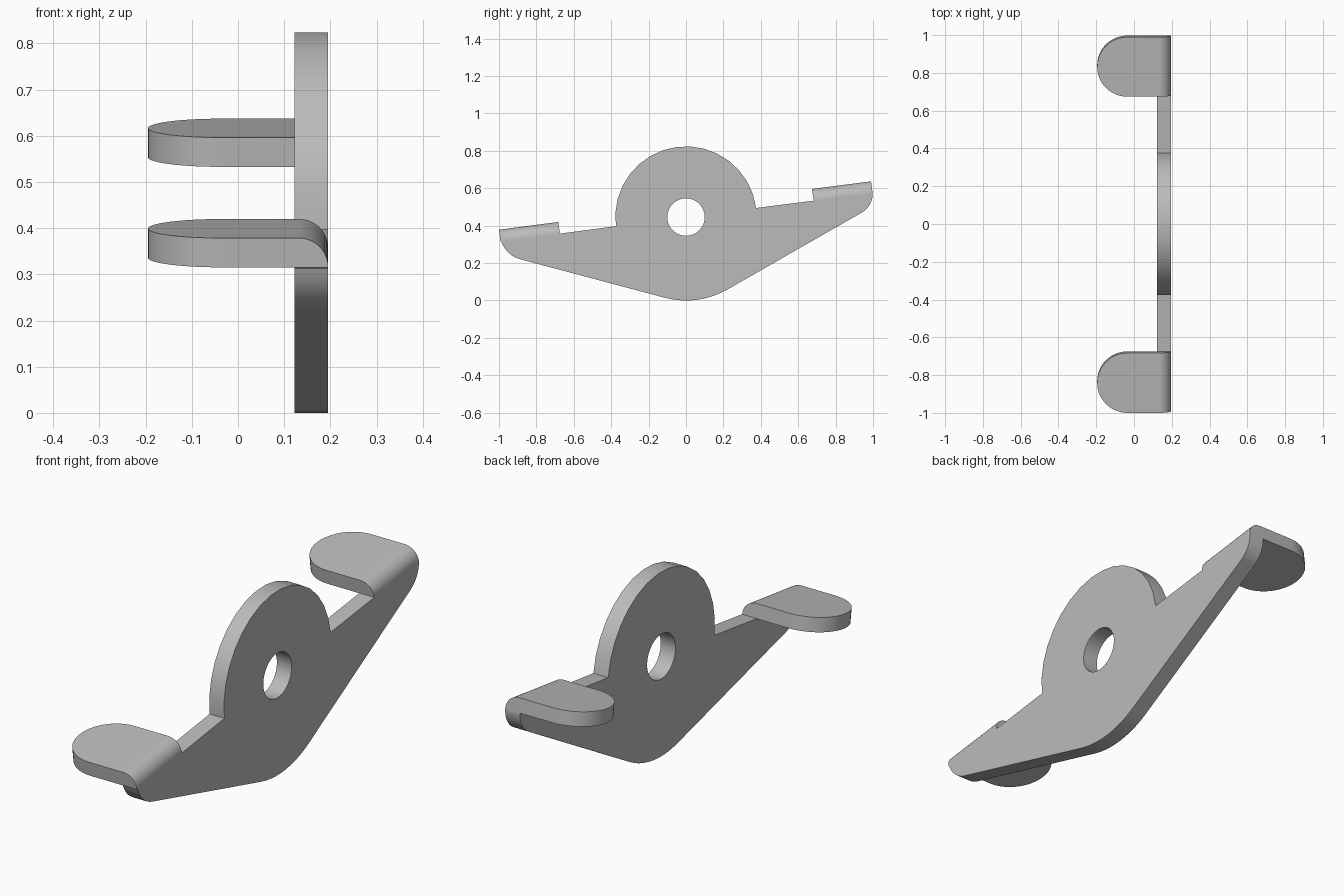
import bpy
import bmesh
from math import atan, cos, sin, pi, radians

if "Cube" in bpy.data.objects:
    bpy.data.objects.remove(bpy.data.objects["Cube"], do_unlink=True)

INNER, OUTER = 0.122, 0.195      # faces of the plate along x
HUB_Z = 0.446                    # height of the pivot hole
TILT = atan(0.13)                # slope of the arms
TAB = 0.064                      # tab thickness

grey = bpy.data.materials.new("plain grey")
grey.use_nodes = True
colour = (0.5, 0.5, 0.5, 1)
grey.diffuse_color = colour
grey.node_tree.nodes["Principled BSDF"].inputs["Base Color"].default_value = colour


def arc(cx, cy, r, start, end, steps):
    """Points on an arc, angles in degrees."""
    angles = [radians(start + (end - start) * i / steps) for i in range(steps + 1)]
    return [(cx + r * cos(a), cy + r * sin(a)) for a in angles]


def on_arm(u, v=0.0):
    """Arm coordinates (along, above) to y and z."""
    return u * cos(TILT) - v * sin(TILT), HUB_Z - 0.002 + u * sin(TILT) + v * cos(TILT)


def finish(bm, name):
    bmesh.ops.recalc_face_normals(bm, faces=bm.faces)
    mesh = bpy.data.meshes.new(name)
    bm.to_mesh(mesh)
    bm.free()
    mesh.materials.append(grey)
    obj = bpy.data.objects.new(name, mesh)
    bpy.context.collection.objects.link(obj)
    bpy.ops.object.select_all(action='DESELECT')
    obj.select_set(True)
    bpy.context.view_layer.objects.active = obj
    bpy.ops.object.shade_smooth_by_angle(angle=radians(30))


def extrude(bm, offset):
    new = bmesh.ops.extrude_face_region(bm, geom=bm.faces[:])["geom"]
    verts = [g for g in new if isinstance(g, bmesh.types.BMVert)]
    bmesh.ops.translate(bm, verts=verts, vec=offset)


# Rocker plate: hub disc, two arms and a rounded belly, with a pivot hole
outline = arc(0, HUB_Z, 0.378, 7.4, 187.4, 16)
outline += [on_arm(-1.0)]
outline += arc(-0.846, 0.365, 0.15, 201, 255.5, 8)
outline += arc(0, HUB_Z, HUB_Z, 255.5, 299.7, 10)
outline += arc(0.883, 0.57, 0.115, -60.3, 0, 8)
outline += [on_arm(1.006)]
hole = arc(0, HUB_Z, 0.1, 0, 352.5, 47)

bm = bmesh.new()
for loop in (outline, hole):
    verts = [bm.verts.new((INNER, y, z)) for y, z in loop]
    for i, v in enumerate(verts):
        bm.edges.new((verts[i - 1], v))
bmesh.ops.triangle_fill(bm, edges=bm.edges[:], use_beauty=True, normal=(1, 0, 0))
extrude(bm, (OUTER - INNER, 0, 0))
finish(bm, "rocker_plate")


# Round-ended tabs folded over from the arms
def make_tab(name, start, end):
    radius = (end - start) / 2
    middle = (start + end) / 2
    plan = [(OUTER, end)] + arc(-OUTER + radius, middle, radius, 90, 270, 24) + [(OUTER, start)]
    bm = bmesh.new()
    bm.faces.new([bm.verts.new((x, u, 0)) for x, u in plan])
    extrude(bm, (0, 0, TAB))
    fold = [e for e in bm.edges
            if all(v.co.x > OUTER - 0.001 and v.co.z > TAB / 2 for v in e.verts)]
    bmesh.ops.bevel(bm, geom=fold, offset=TAB * 0.98, segments=10,
                    profile=0.5, affect='EDGES')
    for v in bm.verts:
        v.co.y, v.co.z = on_arm(v.co.y, v.co.z)
    finish(bm, name)


make_tab("front_tab", -1.0, -0.68)
make_tab("back_tab", 0.688, 1.006)
